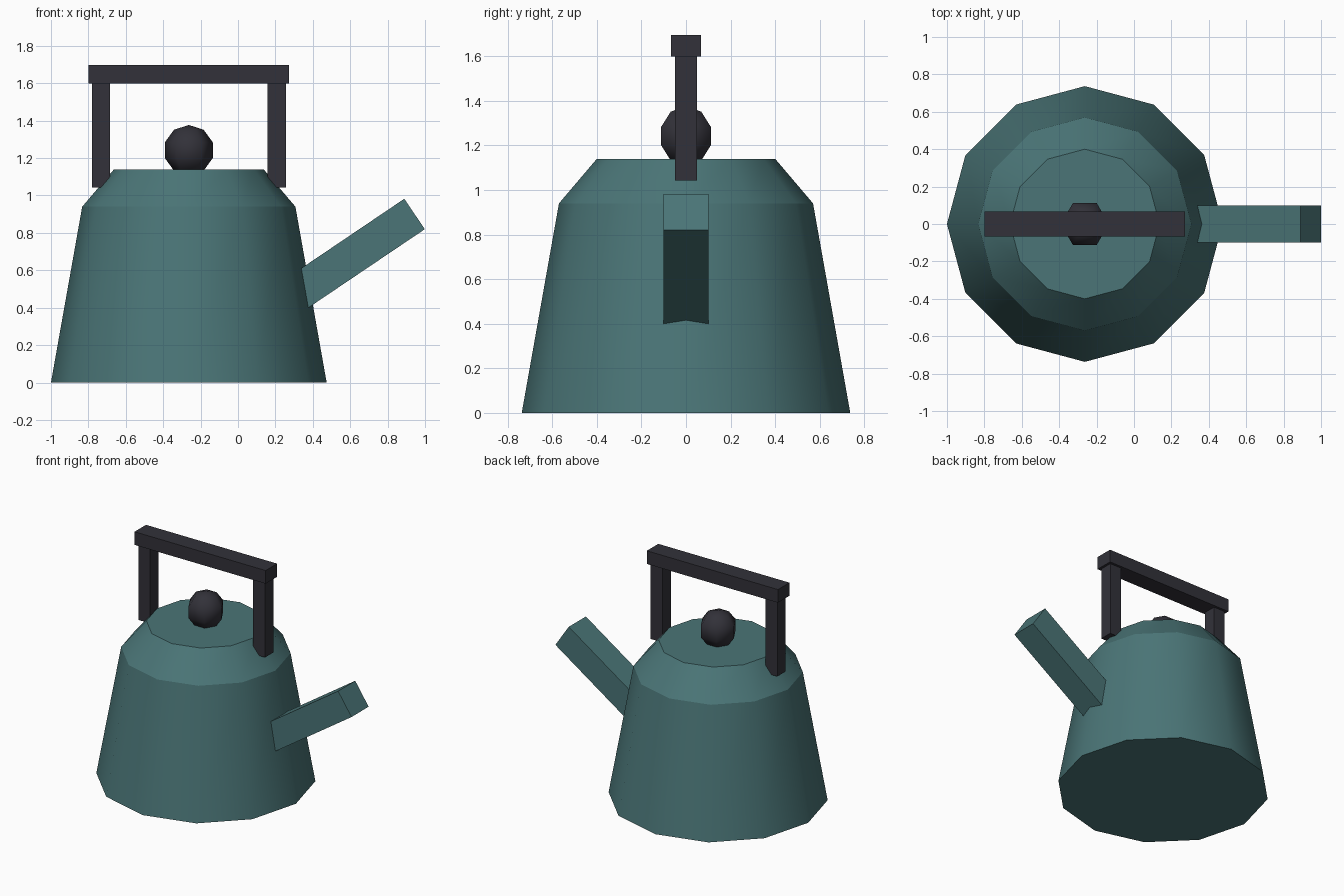
import bpy
import bmesh
from math import radians, sin, cos, tau
from mathutils import Matrix, Vector

old = bpy.data.objects.get("Cube")
if old:
    bpy.data.objects.remove(old, do_unlink=True)

CENTRE = -0.263  # x of the pot's axis


def make_material(name, colour):
    mat = bpy.data.materials.new(name)
    mat.use_nodes = True
    mat.diffuse_color = colour
    mat.node_tree.nodes["Principled BSDF"].inputs["Base Color"].default_value = colour
    return mat


teal = make_material("teal enamel", (0.069, 0.178, 0.184, 1))
black = make_material("dark handle", (0.032, 0.031, 0.041, 1))


def finish(name, bm, mat, location):
    bmesh.ops.recalc_face_normals(bm, faces=bm.faces)
    mesh = bpy.data.meshes.new(name)
    bm.to_mesh(mesh)
    bm.free()
    mesh.materials.append(mat)
    obj = bpy.data.objects.new(name, mesh)
    obj.location = location
    bpy.context.collection.objects.link(obj)
    return obj


def box(name, size, location, mat, tilt=0):
    bm = bmesh.new()
    bmesh.ops.create_cube(bm, size=1, matrix=Matrix.Diagonal((*size, 1)))
    obj = finish(name, bm, mat, location)
    obj.rotation_euler.y = tilt
    return obj


# Pot body: twelve-sided profile with crisp rims and smooth walls
def pot_body(profile, sides=12):
    bm = bmesh.new()
    rings = [[bm.verts.new((r * cos(tau * i / sides), r * sin(tau * i / sides), z))
              for i in range(sides)] for r, z in profile]
    for low, high in zip(rings, rings[1:]):
        for i in range(sides):
            j = (i + 1) % sides
            bm.faces.new((low[i], low[j], high[j], high[i])).smooth = True
    bm.faces.new(rings[0])
    bm.faces.new(rings[-1])
    for e in bm.edges:
        e.smooth = abs(e.verts[0].co.z - e.verts[1].co.z) > 0.01
    return finish("pot_body", bm, teal, (CENTRE, 0, 0))


pot_body([(0.737, 0), (0.57, 0.94), (0.40, 1.14)])

# Lid knob
bm = bmesh.new()
bmesh.ops.create_uvsphere(bm, u_segments=6, v_segments=5, radius=0.135,
                          matrix=Matrix.Rotation(radians(90), 4, "Z"))
for f in bm.faces:
    f.smooth = True
finish("lid_knob", bm, black, (CENTRE, 0, 1.242))

# Spout: square bar rising from the wall on the left side
angle, length = radians(34), 0.8
axis = Vector((cos(angle), 0, sin(angle)))
box("spout", (length, 0.2, 0.196), Vector((0.944, 0, 0.901)) - axis * length / 2, teal, -angle)

# Handle: two posts and a grip
for side, sign in (("left", 1), ("right", -1)):
    box(f"handle_post_{side}", (0.097, 0.097, 0.56), (CENTRE + sign * 0.47, 0, 1.322), black)
box("handle_grip", (1.073, 0.134, 0.097), (CENTRE, 0, 1.648), black)
